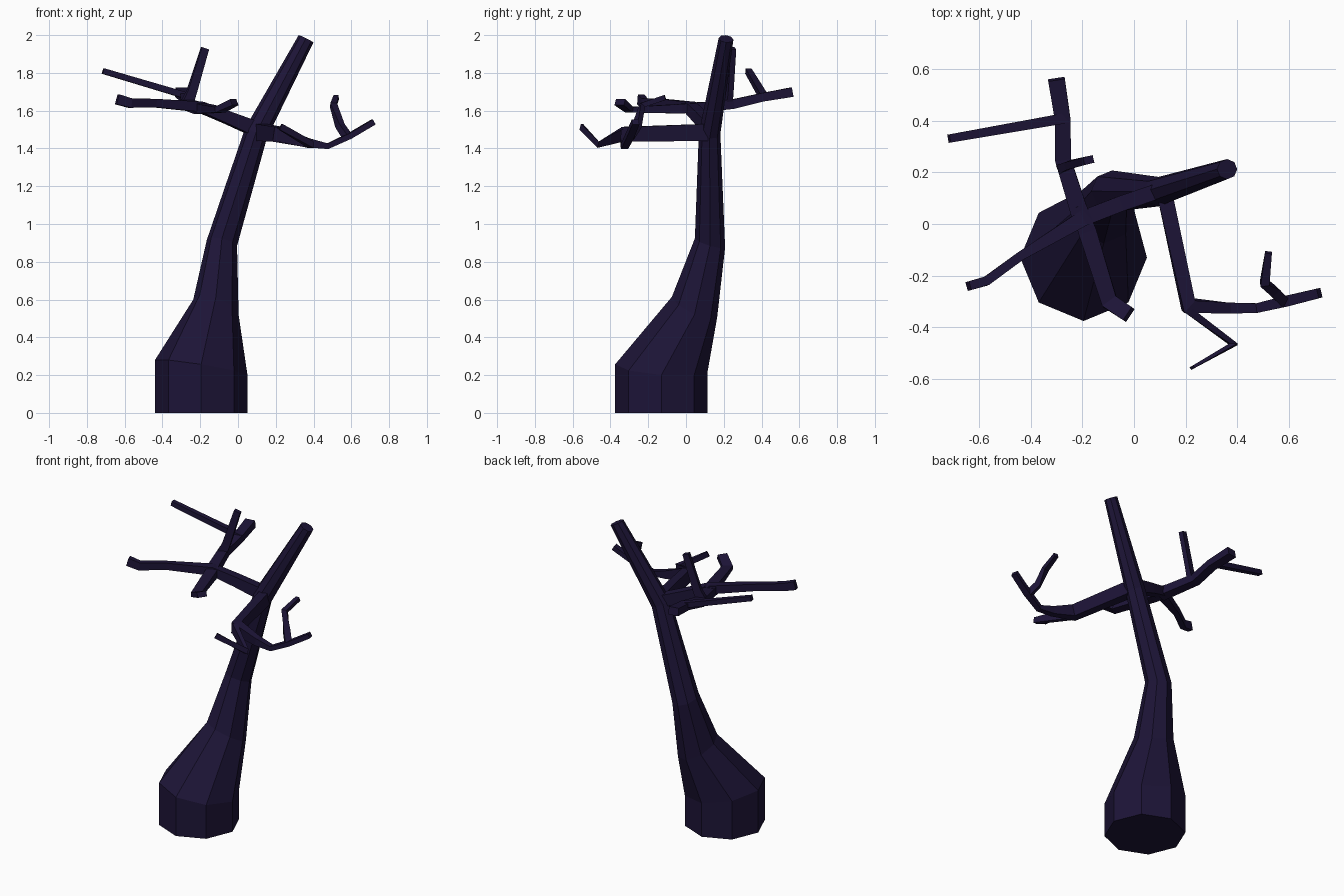
import bpy, bmesh
from math import cos, sin, pi
from mathutils import Vector

bark = bpy.data.materials.new("dark_bark")
bark.diffuse_color = (0.012, 0.007, 0.038, 1)


def loft(name, rings):
    """Closed flat-shaded skin through equal-sized rings of points."""
    bm = bmesh.new()
    loops = [[bm.verts.new(p) for p in ring] for ring in rings]
    n = len(loops[0])
    for a, b in zip(loops, loops[1:]):
        for i in range(n):
            j = (i + 1) % n
            bm.faces.new((a[i], a[j], b[j], b[i]))
    bm.faces.new(loops[0][::-1])
    bm.faces.new(loops[-1])
    bmesh.ops.recalc_face_normals(bm, faces=bm.faces)
    mesh = bpy.data.meshes.new(name)
    bm.to_mesh(mesh)
    bm.free()
    mesh.materials.append(bark)
    obj = bpy.data.objects.new(name, mesh)
    bpy.context.collection.objects.link(obj)


def branch(name, path):
    """Four-sided limb; each path entry is x, y, z, width, height."""
    pts = [Vector(p[:3]) for p in path]
    rings = []
    for i, p in enumerate(pts):
        before = (p - pts[i - 1]).normalized() if i else None
        after = (pts[i + 1] - p).normalized() if i + 1 < len(pts) else None
        t = ((before or after) + (after or before)).normalized()
        stretch = min(1 / max(t.dot(after or before), 0.1), 1.5)
        side = t.cross(Vector((0, 0, 1))).normalized()
        up = side.cross(t)
        w, h = path[i][3] / 2 * stretch, path[i][4] / 2
        rings.append([p + side * w * a + up * h * b
                      for a, b in ((1, 1), (-1, 1), (-1, -1), (1, -1))])
    loft(name, rings)


# Leaning eight-sided trunk: centre, radius, ring slope along x and y
trunk = [
    (-0.195, -0.13, 0.00, 0.245, 0, 0),
    (-0.195, -0.13, 0.24, 0.245, -0.16, -0.07),
    (-0.117, 0.045, 0.56, 0.120, -0.33, -0.45),
    (-0.085, 0.127, 0.90, 0.080, -0.20, -0.30),
    (0.095, 0.125, 1.48, 0.057, -0.50, -0.05),
    (0.36, 0.212, 1.98, 0.039, -0.50, -0.10),
]
loft("trunk", [[(x + r * cos(k * pi / 4), y + r * sin(k * pi / 4),
                 z + r * (sx * cos(k * pi / 4) + sy * sin(k * pi / 4)))
                for k in range(8)] for x, y, z, r, sx, sy in trunk])

# Left limb and its forks
branch("left_limb", [(0.10, 0.13, 1.50, .06, .08), (-0.06, 0.075, 1.565, .06, .065),
                     (-0.20, 0.02, 1.62, .06, .055), (-0.44, -0.125, 1.64, .035, .045),
                     (-0.57, -0.22, 1.64, .035, .05), (-0.64, -0.24, 1.66, .035, .055)])
branch("left_front_fork", [(-0.215, 0.07, 1.62, .06, .05), (-0.18, -0.03, 1.61, .07, .05),
                           (-0.095, -0.30, 1.605, .06, .03), (-0.02, -0.35, 1.645, .06, .035)])
branch("left_back_fork", [(-0.20, 0.01, 1.61, .07, .055), (-0.275, 0.25, 1.635, .06, .05),
                          (-0.275, 0.40, 1.67, .06, .045), (-0.30, 0.56, 1.698, .065, .05)])
branch("long_left_twig", [(-0.26, 0.41, 1.675, .04, .035), (-0.715, 0.33, 1.81, .032, .03)])
branch("upright_twig", [(-0.27, 0.22, 1.64, .035, .06), (-0.245, 0.23, 1.70, .03, .05),
                        (-0.175, 0.247, 1.93, .03, .04)])

# Right limb and its twigs
branch("right_limb", [(0.12, 0.11, 1.485, .06, .09), (0.21, -0.315, 1.475, .05, .08),
                      (0.37, -0.325, 1.43, .042, .05), (0.475, -0.325, 1.412, .035, .03),
                      (0.59, -0.298, 1.465, .042, .03), (0.717, -0.267, 1.54, .038, .03)])
branch("right_upright_twig", [(0.58, -0.30, 1.46, .04, .04), (0.54, -0.26, 1.52, .04, .035),
                              (0.505, -0.23, 1.63, .03, .03), (0.52, -0.11, 1.67, .027, .027)])
branch("right_front_twig", [(0.205, -0.33, 1.475, .03, .07), (0.385, -0.465, 1.42, .02, .035),
                            (0.225, -0.555, 1.515, .012, .035)])
